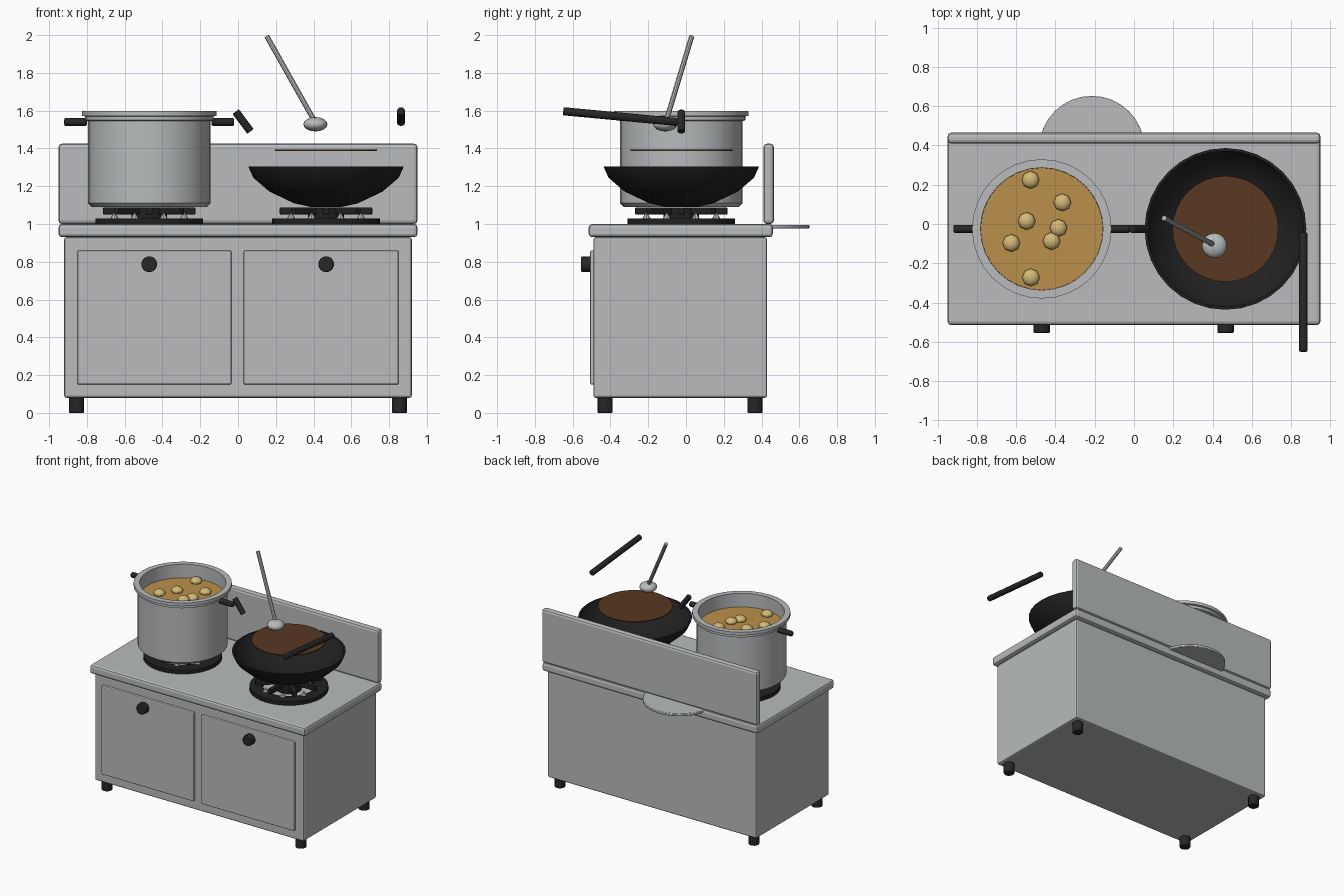
import bpy, bmesh, math
from mathutils import Vector

if "Cube" in bpy.data.objects:
    bpy.data.objects.remove(bpy.data.objects["Cube"], do_unlink=True)


def material(name, color):
    m = bpy.data.materials.new(name)
    m.use_nodes = True
    m.diffuse_color = (*color, 1)
    m.node_tree.nodes["Principled BSDF"].inputs["Base Color"].default_value = (*color, 1)
    return m


steel = material("brushed steel", (0.48, 0.5, 0.51))
black = material("black plastic", (0.02, 0.02, 0.021))
iron = material("dark iron", (0.015, 0.015, 0.016))
broth = material("golden broth", (0.5, 0.28, 0.07))
dough = material("pale dough", (0.65, 0.48, 0.18))
sauce = material("brown sauce", (0.1, 0.04, 0.015))


def finish(ob, name, mat, bevel=0, smooth=True):
    ob.name = name
    ob.data.materials.clear()
    ob.data.materials.append(mat)
    if bevel:
        mod = ob.modifiers.new("Bevel", "BEVEL")
        mod.width = bevel
        mod.segments = 2
    if smooth:
        bpy.ops.object.select_all(action="DESELECT")
        ob.select_set(True)
        bpy.context.view_layer.objects.active = ob
        bpy.ops.object.shade_smooth_by_angle(angle=math.radians(35))
    return ob


def box(name, lo, hi, mat, bevel=0):
    lo, hi = Vector(lo), Vector(hi)
    bpy.ops.mesh.primitive_cube_add(size=1, location=(lo + hi) / 2)
    ob = bpy.context.object
    ob.scale = hi - lo
    bpy.ops.object.transform_apply(location=False, rotation=False, scale=True)
    return finish(ob, name, mat, bevel, smooth=False)


def rod(name, a, b, radius, mat, sides=16, bevel=0):
    a, b = Vector(a), Vector(b)
    bpy.ops.mesh.primitive_cylinder_add(vertices=sides, radius=radius, depth=(b - a).length,
                                        location=(a + b) / 2)
    ob = bpy.context.object
    ob.rotation_euler = (b - a).to_track_quat("Z", "Y").to_euler()
    return finish(ob, name, mat, bevel)


def lathe(name, center, profile, mat, sides=32, closed=False):
    """Spin a radius/height profile around the vertical axis."""
    bm = bmesh.new()
    verts = [bm.verts.new((r, 0, z)) for r, z in profile]
    pairs = list(zip(verts, verts[1:]))
    if closed:
        pairs.append((verts[-1], verts[0]))
    edges = [bm.edges.new(p) for p in pairs]
    bmesh.ops.spin(bm, geom=verts + edges, cent=(0, 0, 0), axis=(0, 0, 1),
                   angle=math.tau, steps=sides)
    bmesh.ops.remove_doubles(bm, verts=bm.verts, dist=0.0005)
    bmesh.ops.recalc_face_normals(bm, faces=bm.faces)
    mesh = bpy.data.meshes.new(name)
    bm.to_mesh(mesh)
    bm.free()
    ob = bpy.data.objects.new(name, mesh)
    ob.location = (*center, 0)
    bpy.context.collection.objects.link(ob)
    return finish(ob, name, mat)


def ball(name, loc, size, mat, segments=16, rings=8):
    bpy.ops.mesh.primitive_uv_sphere_add(segments=segments, ring_count=rings, radius=1, location=loc)
    ob = bpy.context.object
    ob.scale = size
    return finish(ob, name, mat)


# Cabinet, worktop and splashback
box("cabinet", (-0.92, -0.49, 0.08), (0.92, 0.43, 0.93), steel, 0.012)
box("worktop", (-0.95, -0.515, 0.93), (0.95, 0.46, 1.0), steel, 0.018)
box("splashback", (-0.95, 0.41, 1.0), (0.95, 0.465, 1.425), steel, 0.018)

# Doors, knobs and feet
for side, x0, x1, knob_x in (("right", -0.85, -0.035, -0.47), ("left", 0.03, 0.85, 0.467)):
    box(side + "_door", (x0, -0.508, 0.15), (x1, -0.48, 0.86), steel, 0.008)
    rod(side + "_knob", (knob_x, -0.5, 0.787), (knob_x, -0.555, 0.787), 0.042, black, 16, 0.006)
for side, x in (("right", -0.855), ("left", 0.855)):
    for end, y in (("front", -0.428), ("back", 0.366)):
        rod(f"{end}_{side}_foot", (x, y, 0), (x, y, 0.085), 0.04, black, 16, 0.005)

# Burners: base ring, hub, crossed pan supports and small jets
POT = (-0.47, -0.025)
WOK = (0.466, -0.025)
for side, (cx, cy) in (("right", POT), ("left", WOK)):
    lathe(side + "_burner_ring", (cx, cy),
          [(0.19, 1.0), (0.285, 1.0), (0.285, 1.03), (0.19, 1.03)], iron, 32, True)
    rod(side + "_burner_hub", (cx, cy, 1.0), (cx, cy, 1.085), 0.095, iron, 16, 0.008)
    for i in range(4):
        bar = box(f"{side}_pan_support_{i + 1}", (cx - 0.245, cy - 0.018, 1.05),
                  (cx + 0.245, cy + 0.018, 1.088), iron, 0.006)
        bar.rotation_euler.z = i * math.pi / 4
    for i in range(8):
        a = (i + 0.5) * math.pi / 4
        bpy.ops.mesh.primitive_cone_add(vertices=8, radius1=0.022, radius2=0.004, depth=0.03,
                                        location=(cx + 0.2 * math.cos(a), cy + 0.2 * math.sin(a), 1.044))
        finish(bpy.context.object, f"{side}_gas_jet_{i + 1}", steel)

# Stock pot with rolled rim, side grips and broth
lathe("stock_pot", POT, [(0, 1.09), (0.305, 1.09), (0.325, 1.11), (0.325, 1.545), (0.34, 1.55),
                         (0.34, 1.57), (0.355, 1.573), (0.355, 1.598), (0.312, 1.598),
                         (0.31, 1.13), (0, 1.13)], steel)
lathe("broth_surface", POT, [(0, 1.49), (0.311, 1.49), (0.311, 1.47), (0, 1.47)], broth)
for side, s in (("right", -1), ("left", 1)):
    rod(side + "_pot_grip", (POT[0] + s * 0.33, POT[1], 1.54),
        (POT[0] + s * 0.45, POT[1], 1.54), 0.021, black, 12, 0.008)

# Dumplings floating in the broth
spots = [(-0.527, 0.225), (-0.365, 0.11), (-0.547, 0.015), (-0.385, -0.02),
         (-0.42, -0.087), (-0.625, -0.097), (-0.525, -0.272)]
for i, (x, y) in enumerate(spots):
    ball(f"dumpling_{i + 1}", (x, y, 1.5), (0.045, 0.045, 0.03), dough, 8, 6)

# Wok bowl with sauce disc and two handles
lathe("wok", WOK, [(0, 1.09), (0.08, 1.09), (0.17, 1.11), (0.3, 1.172), (0.385, 1.245),
                   (0.412, 1.305), (0.398, 1.305), (0.372, 1.25), (0.29, 1.185),
                   (0.16, 1.125), (0, 1.105)], iron)
lathe("sauce_surface", WOK, [(0, 1.394), (0.27, 1.394), (0.27, 1.386), (0, 1.386)], sauce)
rod("wok_long_handle", (0.863, -0.65, 1.597), (0.863, -0.045, 1.54), 0.022, black, 12, 0.004)
rod("wok_short_handle", (-0.012, -0.025, 1.595), (0.066, -0.025, 1.49), 0.021, black, 12, 0.004)

# Ladle
ball("ladle_bowl", (0.41, -0.11, 1.528), (0.064, 0.064, 0.038), steel)
rod("ladle_stem", (0.405, -0.105, 1.545), (0.153, 0.03, 1.993), 0.014, steel, 10)

# Round lid tucked behind the worktop
rod("round_lid", (-0.215, 0.385, 0.976), (-0.215, 0.385, 0.996), 0.268, steel, 32, 0.004)
